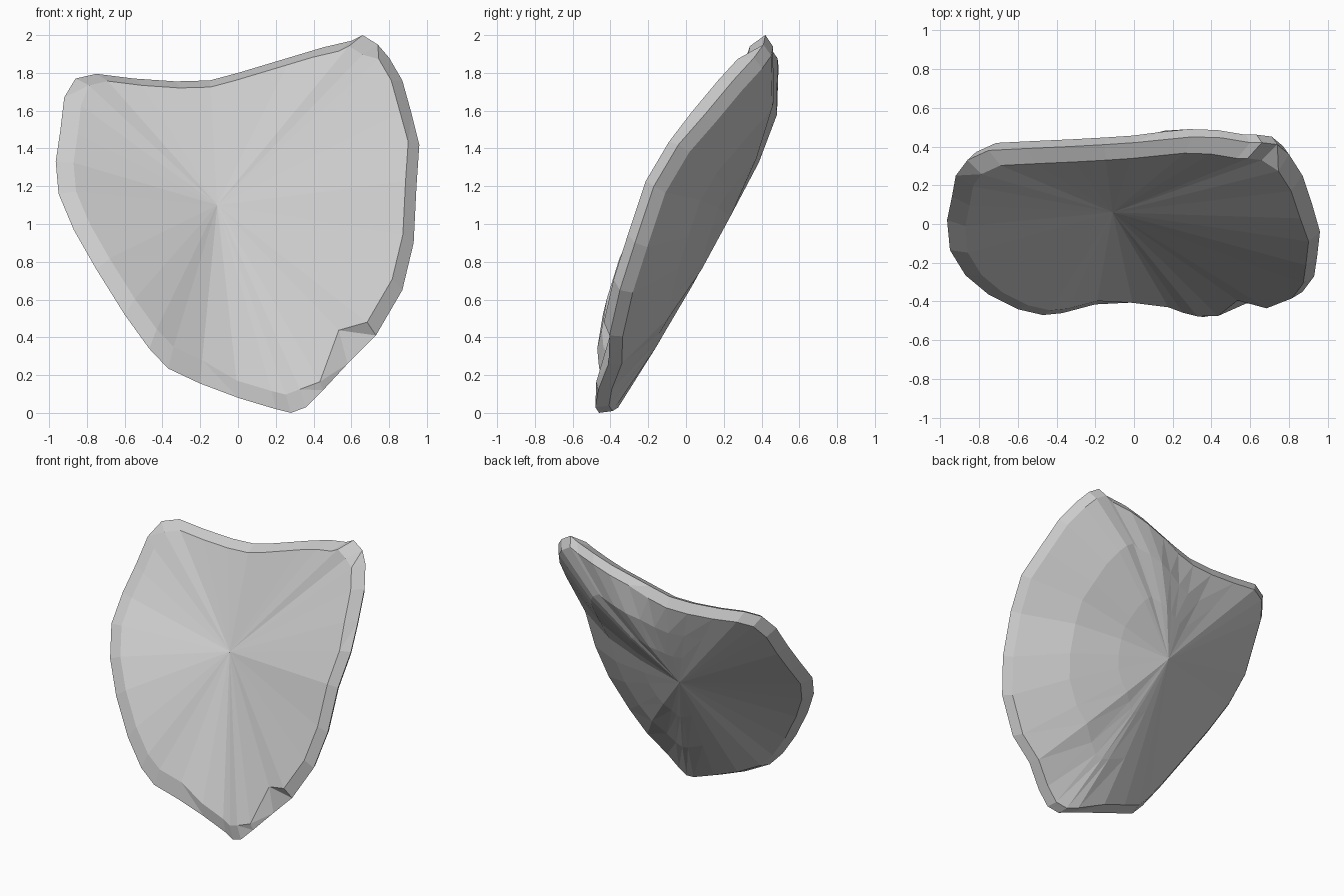
import bpy, bmesh
from mathutils import Vector

if "Cube" in bpy.data.objects:
    bpy.data.objects.remove(bpy.data.objects["Cube"])

# Rim of the curved slab: outermost loop, clockwise from the upper left corner
RIM = [(-.86, .33, 1.77), (-.75, .38, 1.795), (-.55, .39, 1.77), (-.33, .40, 1.755),
       (-.15, .41, 1.76), (0, .42, 1.80), (.15, .435, 1.845), (.30, .45, 1.89),
       (.45, .445, 1.935), (.60, .42, 1.97), (.66, .42, 2.0), (.74, .41, 1.95),
       (.80, .36, 1.88), (.87, .25, 1.76), (.92, .10, 1.58), (.96, -.04, 1.42),
       (.945, -.17, 1.2), (.93, -.27, .90), (.87, -.35, .65), (.73, -.405, .41),
       (.58, -.41, .26), (.45, -.465, .12), (.36, -.48, .03), (.28, -.46, 0),
       (.20, -.43, .02), (0, -.405, .08), (-.20, -.415, .155), (-.37, -.46, .235),
       (-.47, -.47, .34), (-.60, -.44, .52), (-.75, -.365, .76), (-.87, -.265, .97),
       (-.95, -.135, 1.16), (-.965, .02, 1.33), (-.94, .14, 1.50), (-.92, .25, 1.67)]
FRONT_HUB = Vector((-.11, .06, 1.10))
BACK_HUB = Vector((-.11, .235, 1.04))
NORMAL = Vector((0, -.86, .5))       # the way the slab faces
NOTCH = 20                           # rim point with the chipped notch

bm = bmesh.new()
rim = [Vector(p) for p in RIM]


def ring(points):
    return [bm.verts.new(p) for p in points]


def bridge(a, b):
    n = len(a)
    for i in range(n):
        j = (i + 1) % n
        bm.faces.new((a[i], a[j], b[j]))
        bm.faces.new((a[i], b[j], b[i]))


def fan(a, hub):
    tip = bm.verts.new(hub)
    for i in range(len(a)):
        bm.faces.new((a[i], a[(i + 1) % len(a)], tip))


def front_point(i, p):
    if i == NOTCH:
        return FRONT_HUB.lerp(p, .86) + Vector((.05, -.05, .06))
    if i == NOTCH + 1:
        return FRONT_HUB.lerp(p, .97) + NORMAL * .03
    if p.x > .78 and p.z > 1.5:      # upper right shoulder
        return FRONT_HUB.lerp(p, .94) + NORMAL * .08
    if p.z > 1.7:                    # top edge
        return FRONT_HUB.lerp(p, .905) + NORMAL * .055
    if p.x > .5:                     # right edge
        return FRONT_HUB.lerp(p, .945) + NORMAL * .065
    return FRONT_HUB.lerp(p, .89 if p.x < 0 else .93) + NORMAL * .04


def back_point(p):
    q = BACK_HUB.lerp(p, .965 if p.x > 0 else .94) - NORMAL * .055
    q.z = max(q.z, .01)
    return q


def rounded(p, t, bulge):
    # the right half and top of the back are domed, the lower left is straight
    q = BACK_HUB.lerp(p, t)
    w = (p.x + .4) / .7 if p.z > BACK_HUB.z else (p.x - .1) / .5
    q.y += bulge * min(1, max(0, w))
    return q


# Bevelled rim, dished front face and domed back face
edge = ring(rim)
front = ring([front_point(i, p) for i, p in enumerate(rim)])
back_pts = [back_point(p) for p in rim]
back = ring(back_pts)
back_outer = ring([rounded(p, .68, .075) for p in back_pts])
back_inner = ring([rounded(p, .36, .06) for p in back_pts])
bridge(edge, front)
fan(front, FRONT_HUB)
bridge(edge, back)
bridge(back, back_outer)
bridge(back_outer, back_inner)
fan(back_inner, BACK_HUB)
bmesh.ops.recalc_face_normals(bm, faces=bm.faces[:])

mesh = bpy.data.meshes.new("stone_shard")
bm.to_mesh(mesh)
bm.free()
grey = bpy.data.materials.new("light_grey")
grey.diffuse_color = (.6, .6, .6, 1)
grey.use_nodes = True
grey.node_tree.nodes["Principled BSDF"].inputs["Base Color"].default_value = grey.diffuse_color
mesh.materials.append(grey)
shard = bpy.data.objects.new("stone_shard", mesh)
bpy.context.collection.objects.link(shard)
